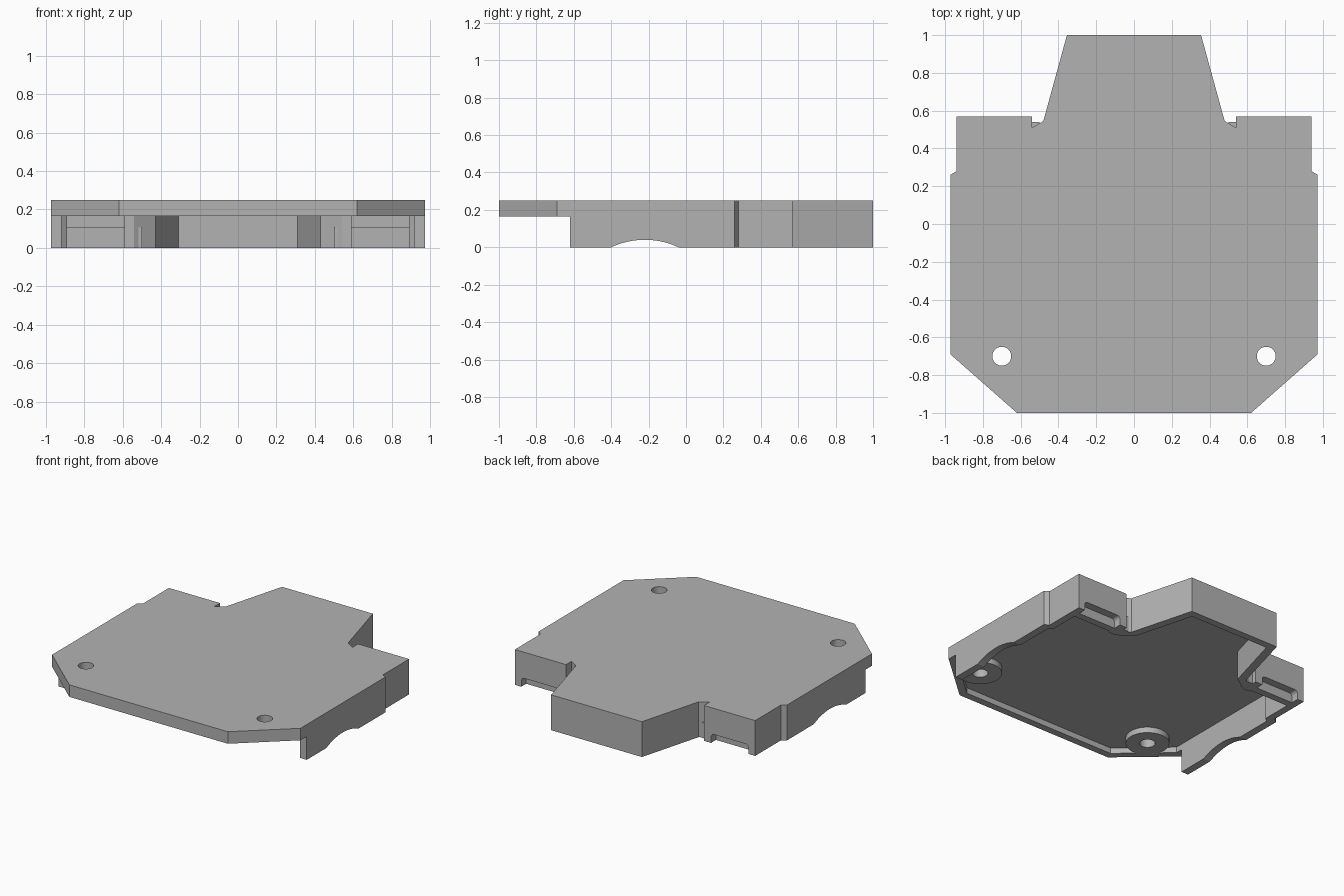
import bpy
import bmesh
import math
from mathutils import Matrix

if "Cube" in bpy.data.objects:
    bpy.data.objects.remove(bpy.data.objects["Cube"], do_unlink=True)

TOP, CEILING, LIP = 0.25, 0.205, 0.165

grey = bpy.data.materials.new("light grey plastic")
grey.use_nodes = True
colour = (0.45, 0.45, 0.45, 1)
grey.diffuse_color = colour
grey.node_tree.nodes["Principled BSDF"].inputs["Base Color"].default_value = colour


def make_object(name, bm):
    bmesh.ops.recalc_face_normals(bm, faces=bm.faces)
    mesh = bpy.data.meshes.new(name)
    bm.to_mesh(mesh)
    bm.free()
    obj = bpy.data.objects.new(name, mesh)
    bpy.context.collection.objects.link(obj)
    mesh.materials.append(grey)
    return obj


def prism(name, half, z0, z1):
    """Extrude an outline given by its +x half, front to back."""
    outline = half + [(-x, y) for x, y in reversed(half)]
    bm = bmesh.new()
    face = bm.faces.new([bm.verts.new((x, y, z0)) for x, y in outline])
    ext = bmesh.ops.extrude_face_region(bm, geom=[face])
    verts = [v for v in ext["geom"] if isinstance(v, bmesh.types.BMVert)]
    bmesh.ops.translate(bm, vec=(0, 0, z1 - z0), verts=verts)
    return make_object(name, bm)


def box(name, x0, x1, y0, y1, z0, z1, round_top=0):
    bm = bmesh.new()
    bmesh.ops.create_cube(bm, size=1)
    for v in bm.verts:
        v.co = (x1 if v.co.x > 0 else x0, y1 if v.co.y > 0 else y0, z1 if v.co.z > 0 else z0)
    if round_top:
        edges = [e for e in bm.edges if all(v.co.z == e.verts[0].co.z and v.co.z > z0 + 0.01 for v in e.verts)
                 and abs(e.verts[0].co.x - e.verts[1].co.x) < 1e-5]
        bmesh.ops.bevel(bm, geom=edges, offset=round_top, segments=6, profile=0.5, affect="EDGES")
    return make_object(name, bm)


def cylinder(name, centre, radius, length, axis="Z", sides=48):
    bm = bmesh.new()
    turn = Matrix.Rotation(math.pi / 2, 4, "Y") if axis == "X" else Matrix()
    bmesh.ops.create_cone(bm, cap_ends=True, segments=sides, radius1=radius, radius2=radius,
                          depth=length, matrix=Matrix.Translation(centre) @ turn)
    return make_object(name, bm)


def combine(target, tool, operation):
    mod = target.modifiers.new(operation.lower(), "BOOLEAN")
    mod.operation, mod.object, mod.solver = operation, tool, "EXACT"
    bpy.context.view_layer.objects.active = target
    bpy.ops.object.modifier_apply(modifier=mod.name)
    bpy.data.objects.remove(tool, do_unlink=True)


# Outer body with tapered tongue, corner ears and chamfered front
outer = [(0.62, -1), (0.972, -0.69), (0.972, 0.26), (0.94, 0.28), (0.94, 0.57),
         (0.54, 0.57), (0.54, 0.51), (0.48, 0.545), (0.355, 1)]
shell = prism("cover_shell", outer, 0, TOP)

# Hollow underside
inner = [(0.6, -0.95), (0.918, -0.67), (0.918, 0.23), (0.89, 0.25), (0.89, 0.52),
         (0.59, 0.52), (0.59, 0.45), (0.54, 0.45), (0.43, 0.52), (0.31, 0.95)]
combine(shell, prism("cavity", inner, -0.1, CEILING), "DIFFERENCE")

# Low front lip
combine(shell, box("front_cut", -2, 2, -2, -0.62, -1, LIP), "DIFFERENCE")

# Arched notches in both side walls
combine(shell, cylinder("arch_cut", (0, -0.22, -0.385), 0.425, 3, "X", 128), "DIFFERENCE")

for side in (-1, 1):
    # Screw boss with through hole
    combine(shell, cylinder("screw_boss", (side * 0.7, -0.7, (LIP + TOP - 0.02) / 2),
                            0.14, TOP - 0.02 - LIP), "UNION")
    combine(shell, cylinder("screw_hole", (side * 0.7, -0.7, 0.2), 0.05, 1), "DIFFERENCE")
    # Pocket lining behind each ear, then the rounded slot in its back face
    xs = sorted((side * 0.5, side * 0.91))
    combine(shell, box("pocket_lining", *xs, 0.465, 0.54, 0, 0.11), "UNION")
    xs = sorted((side * 0.595, side * 0.89))
    combine(shell, box("ear_slot", *xs, 0.515, 0.7, -0.1, 0.065, 0.025), "DIFFERENCE")

bpy.ops.object.select_all(action="DESELECT")
shell.select_set(True)
bpy.context.view_layer.objects.active = shell
bpy.ops.object.shade_smooth_by_angle(angle=math.radians(20))
